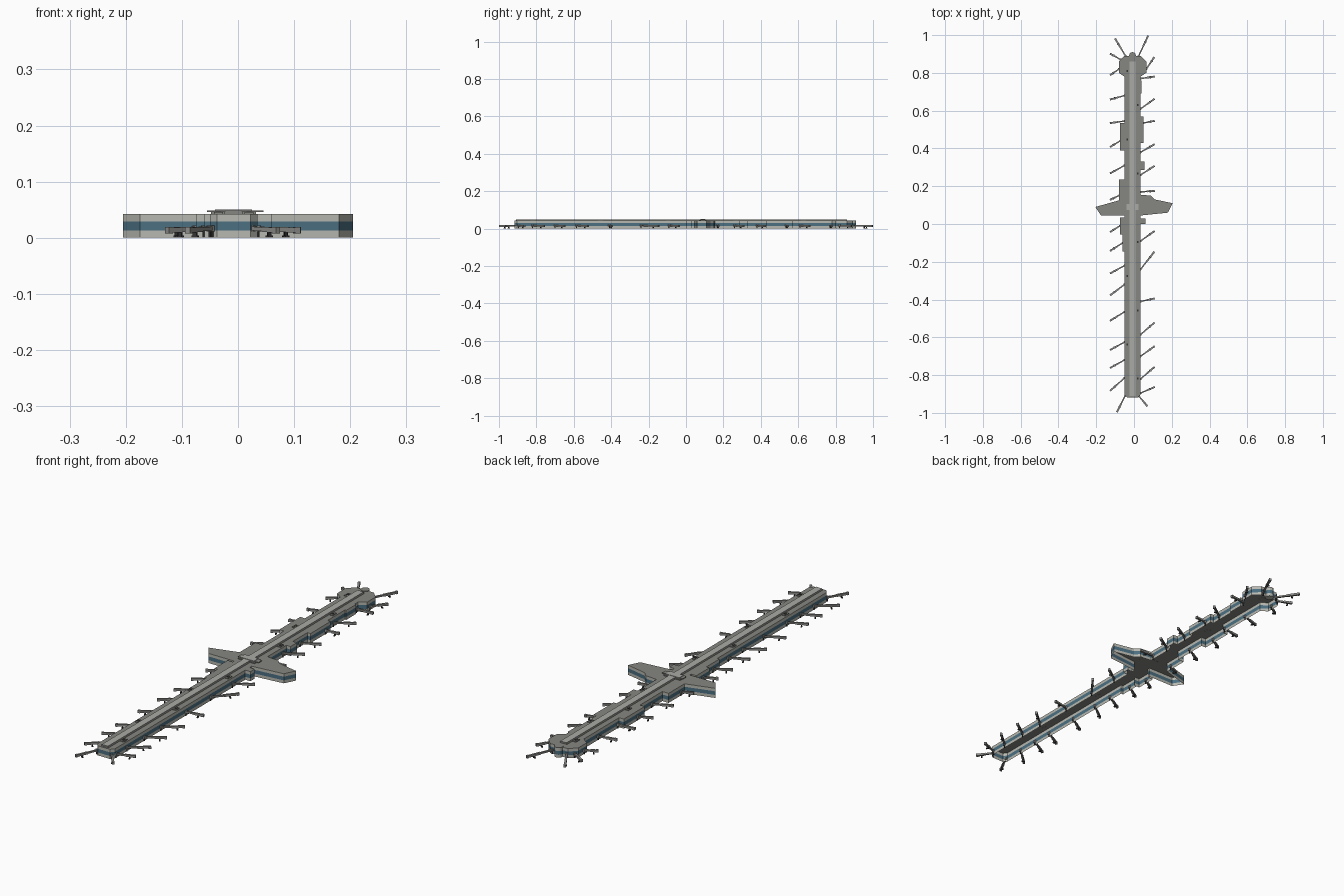
import bpy
import bmesh
from math import atan2
from mathutils import Vector, Matrix

if "Cube" in bpy.data.objects:
    bpy.data.objects.remove(bpy.data.objects["Cube"], do_unlink=True)


def material(name, red, green, blue):
    mat = bpy.data.materials.new(name)
    mat.use_nodes = True
    colour = (red, green, blue, 1)
    mat.diffuse_color = colour
    mat.node_tree.nodes["Principled BSDF"].inputs["Base Color"].default_value = colour
    return mat


WALL = material("light grey wall", .48, .48, .44)
GLASS = material("blue glass", .07, .16, .22)
ROOF = material("grey roof", .24, .24, .22)
SPINE = material("pale ridge", .4, .4, .38)
BRIDGE = material("bridge grey", .27, .27, .26)
DARK = material("dark metal", .035, .035, .035)

LEFT_WALL, RIGHT_WALL, MIDDLE = -.05, .035, -.008
ROOF_Z, TOP_Z = .042, .049


def finish(name, bm, *mats):
    mesh = bpy.data.meshes.new(name)
    bm.to_mesh(mesh)
    bm.free()
    for mat in mats:
        mesh.materials.append(mat)
    obj = bpy.data.objects.new(name, mesh)
    bpy.context.collection.objects.link(obj)
    return obj


def add_box(bm, centre, size, turn=None, index=0):
    """Add a box whose x axis may be turned along a direction."""
    place = Matrix.Translation(centre) @ (turn or Matrix()) @ Matrix.Diagonal((*size, 1))
    made = bmesh.ops.create_cube(bm, size=1, matrix=place)
    for face in {f for v in made["verts"] for f in v.link_faces}:
        face.material_index = index


def add_post(bm, x, y, radius, low, high, index=0, sides=8):
    made = bmesh.ops.create_cone(
        bm, cap_ends=True, segments=sides, radius1=radius, radius2=radius,
        depth=high - low, matrix=Matrix.Translation((x, y, (low + high) / 2)))
    for face in {f for v in made["verts"] for f in v.link_faces}:
        face.material_index = index


# Terminal outline: a long hall with side bays, two wings and a faceted head
def bay(wall, low, high, x):
    return [(wall, low), (x, low), (x, high), (wall, high)]


right_side = (
    [(.022, -.918), (RIGHT_WALL, -.903)]
    + bay(RIGHT_WALL, 0, .03, .06)
    + [(RIGHT_WALL, .045), (.18, .06), (.205, .11), (.11, .13), (.09, .15), (RIGHT_WALL, .155)]
    + bay(RIGHT_WALL, .285, .33, .055)
    + bay(RIGHT_WALL, .43, .57, .05)
    + bay(RIGHT_WALL, .69, .76, .041)
    + [(RIGHT_WALL, .78), (.065, .8), (.065, .86), (.035, .89)])
left_side = (
    [(-.037, -.918), (LEFT_WALL, -.903)]
    + bay(LEFT_WALL, -.145, -.055, -.06)
    + bay(LEFT_WALL, -.055, .035, -.075)
    + [(LEFT_WALL, .045), (-.175, .045), (-.205, .09), (-.08, .125)]
    + [(-.08, .235), (LEFT_WALL, .235)]
    + bay(LEFT_WALL, .39, .535, -.073)
    + [(LEFT_WALL, .78), (-.08, .8), (-.08, .86), (LEFT_WALL, .89)])
outline = []
for point in right_side + left_side[::-1]:
    if not outline or outline[-1] != point:
        outline.append(point)

# Open shell: wall, glass and wall bands with a flat roof
bm = bmesh.new()
rings = [[bm.verts.new((x, y, z)) for x, y in outline] for z in (0, .013, .029, ROOF_Z)]
for level, (below, above) in enumerate(zip(rings, rings[1:])):
    for i in range(len(outline)):
        j = (i + 1) % len(outline)
        face = bm.faces.new((below[i], below[j], above[j], above[i]))
        face.material_index = 1 if level == 1 else 0
roof = bm.faces.new(rings[-1])
roof.material_index = 2
bm.normal_update()
bmesh.ops.triangulate(bm, faces=[roof], ngon_method="EAR_CLIP")
finish("terminal_shell", bm, WALL, GLASS, ROOF)

# Rounded nose at the head end
bm = bmesh.new()
add_post(bm, MIDDLE, .892, .018, 0, .013, 0, 12)
add_post(bm, MIDDLE, .892, .018, .013, .029, 1, 12)
add_post(bm, MIDDLE, .892, .018, .029, ROOF_Z, 0, 12)
add_post(bm, MIDDLE, .892, .018, ROOF_Z, .044, 2, 12)
finish("head_nose", bm, WALL, GLASS, ROOF)

# Roof ridge with sloping sides
bm = bmesh.new()
ends = []
for y in (-.91, .86):
    ends.append([bm.verts.new((MIDDLE + x, y, z)) for x, z in
                 ((-.017, ROOF_Z), (-.015, TOP_Z), (.015, TOP_Z), (.017, ROOF_Z))])
for i in range(3):
    face = bm.faces.new((ends[0][i], ends[0][i + 1], ends[1][i + 1], ends[1][i]))
    face.material_index = 0 if i == 1 else 1
for end in ends:
    bm.faces.new(end).material_index = 1
bmesh.ops.recalc_face_normals(bm, faces=bm.faces)
finish("roof_ridge", bm, SPINE, ROOF)

# Raised crossing over the wings
bm = bmesh.new()
add_box(bm, (MIDDLE, .09, .044), (.08, .04, .005), index=1)
add_box(bm, (MIDDLE + .003, .09, .047), (.1, .022, .003), index=1)
add_box(bm, (MIDDLE, .09, .049), (.066, .03, .003))
finish("roof_crossing", bm, SPINE, ROOF)

# Roof units with dark vents on alternate sides of the ridge
bm = bmesh.new()
for i in range(10):
    if i != 4:
        x, y = (.02 if i % 2 else -.035), .81 - i * .181
        add_box(bm, (x, y, .0435), (.016, .026, .004))
        add_box(bm, (x, y, .0455), (.009, .011, .003), index=1)
finish("roof_units", bm, ROOF, DARK)


# Boarding bridges: rotunda, telescoping tunnel, cab and wheeled leg
def boarding_bridge(name, x0, y0, x1, y1):
    bm = bmesh.new()
    start, tip = Vector((x0, y0, .0165)), Vector((x1, y1, .0135))
    along = tip - start
    length = along.length
    turn = along.to_track_quat("X", "Z").to_matrix().to_4x4()
    flat = Matrix.Rotation(atan2(along.y, along.x), 4, "Z")
    add_box(bm, start + along * .25, (length * .6, .007, .007), turn)
    add_box(bm, start + along * .72, (length * .5, .009, .009), turn)
    add_box(bm, tip, (.01, .01, .011), flat)
    add_post(bm, x0, y0, .006, .011, .022)
    add_post(bm, x0, y0, .003, 0, .012, 1)
    leg = start + along * .72
    leg.z = .006
    add_box(bm, leg, (.003, .008, .01), flat, 1)
    leg.z = .002
    add_box(bm, leg, (.006, .012, .004), flat, 1)
    finish(name, bm, BRIDGE, DARK)


left_gates = [(.87, .9), (.82, .79), (.68, .66), (.545, .535), (.44, .41), (.31, .27),
              (.15, .13), (-.01, -.04), (-.1, -.14), (-.22, -.26), (-.32, -.375),
              (-.465, -.51), (-.625, -.665), (-.72, -.76), (-.815, -.88)]
right_gates = [(.82, .88), (.77, .78), (.61, .66), (.535, .545), (.38, .42), (.26, .305),
               (.17, .175), (-.09, -.04), (-.24, -.15), (-.41, -.395), (-.585, -.525),
               (-.7, -.65), (-.82, -.76), (-.895, -.865)]


def wall_at(side, y):
    """Reach of the side wall where a bridge starts."""
    best = LEFT_WALL if side is left_side else RIGHT_WALL
    for (xa, ya), (xb, yb) in zip(side, side[1:]):
        if min(ya, yb) <= y <= max(ya, yb) and ya != yb:
            x = xa + (xb - xa) * (y - ya) / (yb - ya)
            best = max(best, x, key=abs)
    return best


# Negative x is the model's own right
for label, side, gates, tip_x in (("right", left_side, left_gates, -.123),
                                  ("left", right_side, right_gates, .105)):
    for number, (y0, y1) in enumerate(gates):
        boarding_bridge(f"{label}_bridge_{number}", wall_at(side, y0), y0, tip_x, y1)

# Long angled bridges at the four end corners
boarding_bridge("back_right_bridge", -.045, .89, -.098, .978)
boarding_bridge("back_left_bridge", .025, .89, .073, .993)
boarding_bridge("front_right_bridge", -.047, -.91, -.088, -.992)
boarding_bridge("front_left_bridge", .025, -.91, .068, -.962)
